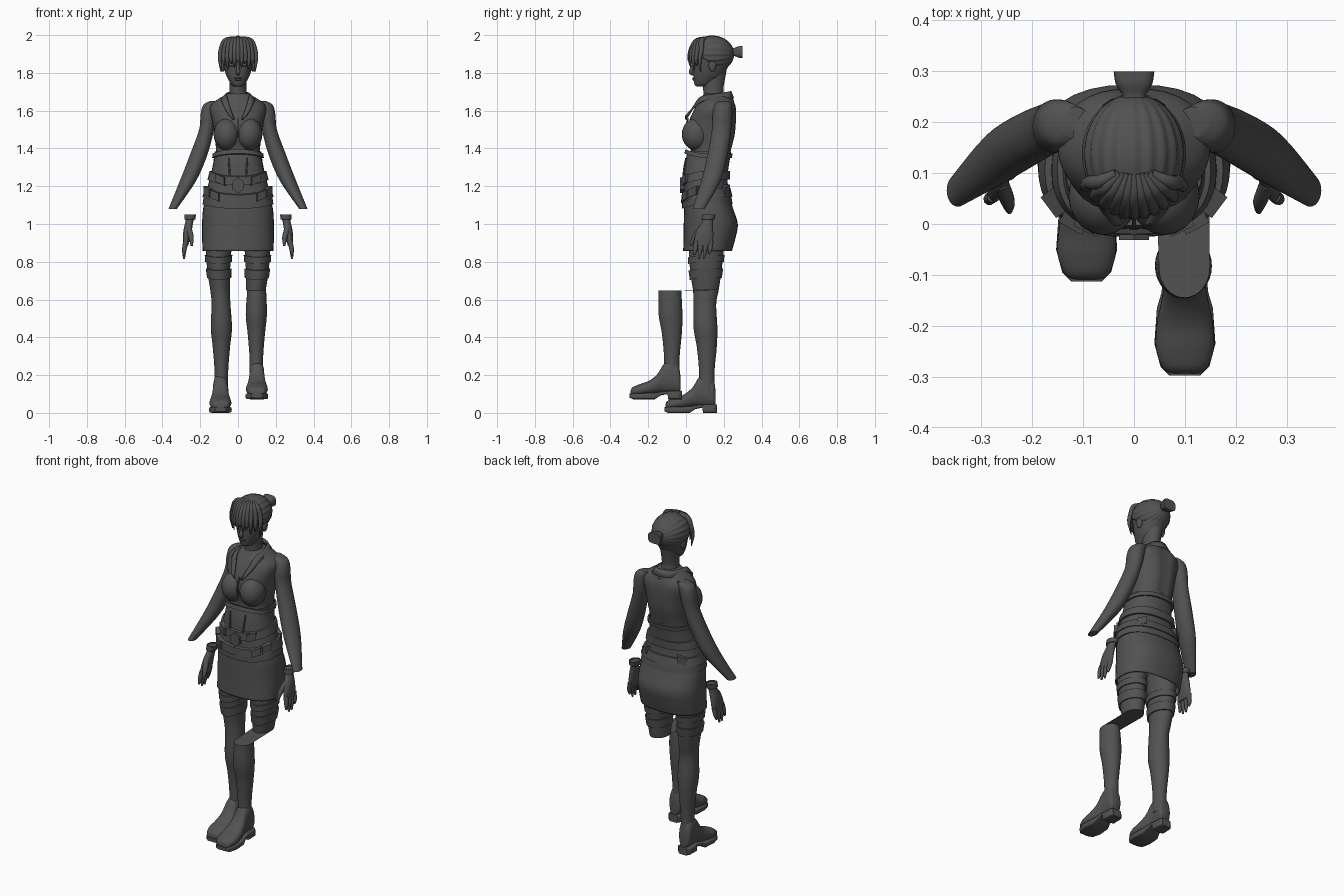
import bpy, math
from mathutils import Vector

if "Cube" in bpy.data.objects:
    bpy.data.objects.remove(bpy.data.objects["Cube"])

grey = bpy.data.materials.new("dark_grey")
grey.use_nodes = True
grey.diffuse_color = (.085, .085, .085, 1)
grey.node_tree.nodes["Principled BSDF"].inputs["Base Color"].default_value = grey.diffuse_color


def finish(name, verts, faces, thick=0, mirror=False, sharp=40):
    mesh = bpy.data.meshes.new(name)
    mesh.from_pydata([tuple(v) for v in verts], [], faces)
    mesh.materials.append(grey)
    ob = bpy.data.objects.new(name, mesh)
    bpy.context.collection.objects.link(ob)
    bpy.ops.object.select_all(action="DESELECT")
    bpy.context.view_layer.objects.active = ob
    ob.select_set(True)
    bpy.ops.object.mode_set(mode="EDIT")
    bpy.ops.mesh.select_all(action="SELECT")
    bpy.ops.mesh.normals_make_consistent(inside=False)
    bpy.ops.object.mode_set(mode="OBJECT")
    bpy.ops.object.shade_smooth_by_angle(angle=math.radians(sharp))
    if thick:
        ob.modifiers.new("thickness", "SOLIDIFY").thickness = thick
    if mirror:
        ob.modifiers.new("mirror", "MIRROR")
    return ob


def spline(rows, steps):
    """Catmull-Rom through rows of numbers."""
    out = []
    for i in range(len(rows) - 1):
        a, b, c, d = (rows[max(0, min(len(rows) - 1, i + k))] for k in (-1, 0, 1, 2))
        for s in range(steps):
            t = s / steps
            out.append([q + t / 2 * (r - p + t * (2*p - 5*q + 4*r - s4 + t * (3*(q - r) + s4 - p)))
                        for p, q, r, s4 in zip(a, b, c, d)])
    return out + [list(rows[-1])]


def power(v, e):
    return math.copysign(abs(v) ** e, v)


def oval(cx, cy, rx, ry, e=1, n=32):
    turn = [2 * math.pi * k / n for k in range(n)]
    return [(cx + rx * power(math.cos(a), e), cy + ry * power(math.sin(a), e)) for a in turn]


def skin(name, rings, cap=True, closed=False, **kw):
    n, m = len(rings[0]), len(rings)
    faces = [(i * n + k, i * n + (k + 1) % n, (i + 1) % m * n + (k + 1) % n, (i + 1) % m * n + k)
             for i in range(m if closed else m - 1) for k in range(n)]
    if cap and not closed:
        faces += [tuple(range(n)), tuple(range((m - 1) * n, m * n))]
    return finish(name, [p for r in rings for p in r], faces, **kw)


def limb(name, rows, side=1, steps=5, e=1, **kw):
    """Rows: height, centre x, centre y, radius x, radius y."""
    return skin(name, [[(side * x, y, r[0]) for x, y in oval(*r[1:], e)] for r in spline(rows, steps)], **kw)


def trunk(rows):
    """Rows: height, half width, front y, back y."""
    return [(z, 0, (f + b) / 2, w, (b - f) / 2) for z, w, f, b in rows]


def lengthwise(name, rows, steps=4, e=1, **kw):
    """Rows: y, centre x, half width, bottom, top."""
    return skin(name, [[(x, r[0], z) for x, z in oval(r[1], (r[3] + r[4]) / 2, r[2], (r[4] - r[3]) / 2, e)]
                       for r in spline(rows, steps)], **kw)


def tube(name, path, radii, steps=6, n=10, flat=1, **kw):
    pts = spline([(*p, r) for p, r in zip(path, radii)], steps)
    rings = []
    for i, p in enumerate(pts):
        d = (Vector(pts[min(i + 1, len(pts) - 1)][:3]) - Vector(pts[max(i - 1, 0)][:3])).normalized()
        u = d.cross(Vector((.13, 1, .07))).normalized()
        v = d.cross(u)
        rings.append([Vector(p[:3]) + u * x + v * y for x, y in oval(0, 0, p[3], p[3] * flat, 1, n)])
    return skin(name, rings, **kw)


def ball(name, c, r, n=20):
    rings = [[(x, y, c[2] - r[2] * math.cos(t)) for x, y in
              oval(c[0], c[1], r[0] * math.sin(t), r[1] * math.sin(t), 1, n)]
             for t in [math.pi * (k + .05) / (n + .1) for k in range(n + 1)]]
    return skin(name, rings)


def row_at(rows, z):
    dense = spline(rows, 12)
    return min(dense, key=lambda r: abs(r[0] - z))


def band(name, rows, z, height, thick=.01, dip=0, e=1, side=1):
    """Raised strap that follows a body surface, dipping at the front."""
    rings = []
    for dz, out in ((0, -.01), (0, thick), (height, thick), (height, -.01)):
        _, cx, cy, rx, ry = row_at(rows, z + dz)
        rings.append([(side * x, y, z + dz - dip * max(0, (cy - y) / ry) ** 2)
                      for x, y in oval(cx, cy, rx + out, ry + out, e, 48)])
    return skin(name, rings, closed=True, sharp=30)


# Torso with a spine groove
torso_rows = trunk([(1.34, .12, .02, .23), (1.4, .117, .025, .245), (1.47, .125, .01, .262),
                    (1.54, .135, .015, .268), (1.6, .15, .04, .268), (1.635, .14, .06, .262),
                    (1.665, .1, .08, .245), (1.69, .055, .095, .21)])
torso = limb("torso", torso_rows, e=.9)
for v in torso.data.vertices:
    if v.co.y > .18 and v.co.z < 1.65:
        v.co.y -= .014 * math.exp(-(v.co.x / .022) ** 2)
for side, label in ((1, "left"), (-1, "right")):
    ball(label + "_bust", (side * .06, .055, 1.475), (.069, .077, .085))
limb("neck", [(1.64, 0, .155, .055, .06), (1.7, 0, .145, .045, .053), (1.75, 0, .145, .046, .058),
              (1.81, 0, .15, .05, .065)])

# Collar folding into lapels
upper = [(.018, -.004, 1.555), (.042, .035, 1.62), (.06, .078, 1.675), (.067, .15, 1.69), (.045, .22, 1.7), (0, .24, 1.705)]
lower = [(.04, -.004, 1.575), (.068, .03, 1.61), (.088, .075, 1.65), (.09, .16, 1.665), (.06, .235, 1.665), (0, .255, 1.665)]
top, low = spline(upper, 4), spline(lower, 4)
finish("collar", top + low, [(i, i + 1, len(top) + i + 1, len(top) + i) for i in range(len(top) - 1)],
       thick=.009, mirror=True)
tube("front_seam", [(0, .012, 1.56), (0, -.006, 1.5), (0, .0, 1.46)], (.004, .004, .004))

# Corset, belts and buckles
corset_rows = trunk([(1.09, .183, -.014, .243), (1.14, .177, -.014, .235), (1.2, .16, -.012, .222), (1.27, .142, -.01, .222),
                     (1.33, .13, -.004, .23), (1.385, .125, .01, .24)])
limb("corset", corset_rows[1:], e=.85, cap=False)
band("corset_rim", corset_rows, 1.35, .022, .009, -.02, .85)
band("upper_belt", corset_rows, 1.235, .045, .011, .025, .85)
band("lower_belt", corset_rows, 1.145, .045, .012, .03, .85)
band("corset_hem", corset_rows, 1.105, .04, .006, .022, .85)


def plate(name, angle, z, w, h, tilt=0, sides=4):
    """Flat buckle lying on the corset at an angle around it."""
    _, cx, cy, rx, ry = row_at(corset_rows, z)
    a = math.radians(angle)
    at = Vector((rx * power(math.cos(a), .85), cy + ry * power(math.sin(a), .85), z))
    nrm = Vector((math.cos(a) / rx, math.sin(a) / ry, 0)).normalized()
    u = Vector((-nrm.y, nrm.x, 0))
    spin = [2 * math.pi * (k + .5) / sides for k in range(sides)]
    skin(name, [[at + nrm * d + u * w * math.cos(t) + Vector((0, 0, h * math.sin(t) + tilt * w * math.cos(t)))
                 for t in spin] for d in (-.01, .02)], sharp=20)


plate("centre_buckle", 270, 1.205, .034, .042, 0, 6)
for s in (-1, 1):
    for label, turn, z in (("upper", 32, 1.235), ("lower", 38, 1.15), ("side", 62, 1.17), ("back", 140, 1.18)):
        plate(label + "_buckle", 270 + s * turn, z, .036, .03, s * .35)
    tube("corset_boning", [(s * .05, .0, 1.35), (s * .045, -.012, 1.28), (s * .04, -.014, 1.22)], (.004, .005, .004))

# Skirt
limb("skirt", trunk([(1.16, .165, -.005, .225), (1.08, .185, -.01, .25), (1, .19, -.012, .274),
                     (.93, .19, -.013, .263), (.857, .188, -.015, .243)]), e=.82, cap=False, thick=.006)

# Legs and boots, the left shin offset at the knee
thigh = [(.95, .1, .115, .075, .1), (.86, .103, .108, .068, .092), (.75, .102, .105, .06, .083), (.65, .095, .105, .052, .068)]
shin = [(.575, .09, .1, .05, .06), (.45, .088, .103, .056, .063), (.35, .088, .11, .046, .053),
        (.22, .088, .11, .036, .041), (.1, .088, .11, .037, .043)]


def boot(label, cx, dy, dz):
    upper = [(-.109, .02, .02, .04), (-.1, .042, .02, .062), (-.06, .057, .02, .08), (-.01, .055, .025, .098),
             (.035, .046, .03, .135), (.07, .04, .035, .19), (.11, .039, .035, .21), (.145, .036, .035, .18), (.156, .025, .04, .12)]
    sole = [(-.113, .03, .008, .03), (-.095, .048, 0, .032), (-.05, .06, 0, .032), (.02, .055, 0, .034),
            (.05, .046, .02, .042), (.088, .042, .028, .045), (.089, .042, 0, .045), (.15, .04, 0, .045), (.163, .028, 0, .045)]
    for part, rows, e, steps in (("boot", upper, .85, 4), ("sole", sole, .35, 1)):
        lengthwise(label + "_" + part, [(y + dy, cx, w, b + dz, t + dz) for y, w, b, t in rows], steps, e)


limb("right_leg", thigh + shin, -1)
boot("right", -.093, 0, 0)
limb("left_thigh", thigh, cap=False)
moved = [(z + .072, x + .009, y - .185, rx, ry) for z, x, y, rx, ry in shin]
limb("left_shin", moved, cap=False)
limb("left_knee_sheet", [thigh[-1], moved[0]], steps=1, cap=False)
boot("left", .1, -.185, .072)
for side in (1, -1):
    for z, h in ((.8, .035), (.715, .05)):
        band("thigh_strap", thigh, z, h, .007, .01, side=side)

# Arms and detached hands
for side, label in ((1, "left"), (-1, "right")):
    limb(label + "_arm", [(1.652, .115, .2, .03, .03), (1.63, .14, .197, .044, .045), (1.58, .153, .193, .045, .052),
                          (1.5, .166, .188, .04, .051), (1.37, .207, .168, .046, .053),
                          (1.23, .264, .133, .043, .052), (1.08, .346, .066, .022, .032)], side)
    limb(label + "_palm", [(1.045, .253, .119, .025, .033), (1.015, .257, .115, .021, .028), (.97, .266, .102, .022, .042),
                           (.92, .273, .094, .019, .05), (.885, .277, .092, .013, .044)], side)
    limb(label + "_cuff", [(1.05, .252, .12, .03, .036), (1.025, .255, .117, .029, .034)], side, cap=False, thick=.006)
    for k, tip in enumerate((.835, .815, .815, .84)):
        y = .055 + k * .026
        tube(label + "_finger", [(side * .276, y, .91), (side * .284, y - .006, .865), (side * .286, y - .012, tip)],
             (.013, .012, .005))
    tube(label + "_thumb", [(side * .262, .08, .98), (side * .248, .045, .93), (side * .245, .025, .885)], (.016, .014, .006))

# Head and face
limb("head", trunk([(1.727, .016, .06, .1), (1.737, .034, .046, .14), (1.77, .054, .04, .18), (1.8, .067, .038, .205),
                    (1.85, .08, .037, .23), (1.9, .086, .034, .24), (1.95, .072, .05, .22), (1.98, .03, .1, .17)]), e=.92)
tube("nose", [(0, .04, 1.86), (0, .032, 1.825), (0, .027, 1.803), (0, .042, 1.79)], (.006, .009, .012, .006))
ball("upper_lip", (0, .042, 1.772), (.02, .008, .005))
ball("lower_lip", (0, .043, 1.764), (.017, .008, .006))
for s in (-1, 1):
    ball("eye", (s * .033, .046, 1.842), (.016, .01, .008))
    ball("ear", (s * .08, .14, 1.84), (.012, .02, .034))
    tube("eyebrow", [(s * .014, .035, 1.86), (s * .035, .038, 1.868), (s * .057, .052, 1.86)], (.003, .005, .003))

# Ridged hair drawn back to the bun
n, rings = 96, 30
verts, faces = [], []
for i in range(rings + 1):
    t = math.pi * (i + .02) / (rings + .04)
    for k in range(n):
        a = 2 * math.pi * k / n
        swell = math.sin(t) * (1 + .022 * math.cos(20 * a))
        verts.append(Vector((.1 * swell * math.cos(a), .138 + .117 * math.cos(t), 1.9 + .096 * swell * math.sin(a))))
for i in range(rings):
    for k in range(n):
        f = (i * n + k, i * n + (k + 1) % n, (i + 1) * n + (k + 1) % n, (i + 1) * n + k)
        mid = sum((verts[j] for j in f), Vector()) / len(f)
        if mid.z > 1.935 - .75 * (mid.y - .02):
            faces.append(f)
finish("hair_cap", verts, faces, thick=.006)
lengthwise("hair_bun", [(.235, 0, .022, 1.89, 1.93), (.255, 0, .024, 1.89, 1.932), (.275, 0, .036, 1.882, 1.94),
                        (.3, 0, .04, 1.878, 1.942)], 3, .6)

# Fringe strands fanning from the crown
for k in range(11):
    f = (k - 5) / 5
    back = .055 * f * f
    drop = 1.835 + .025 * (k % 2) - .03 * abs(f)
    tube("fringe_strand", [(f * .035, .1, 1.985), (f * .07, .055 + back * .5, 1.968), (f * .09, .026 + back, 1.92),
                           (f * .096, .018 + back, 1.87), (f * .09, .022 + back, drop)], (.008, .014, .013, .01, .002))
